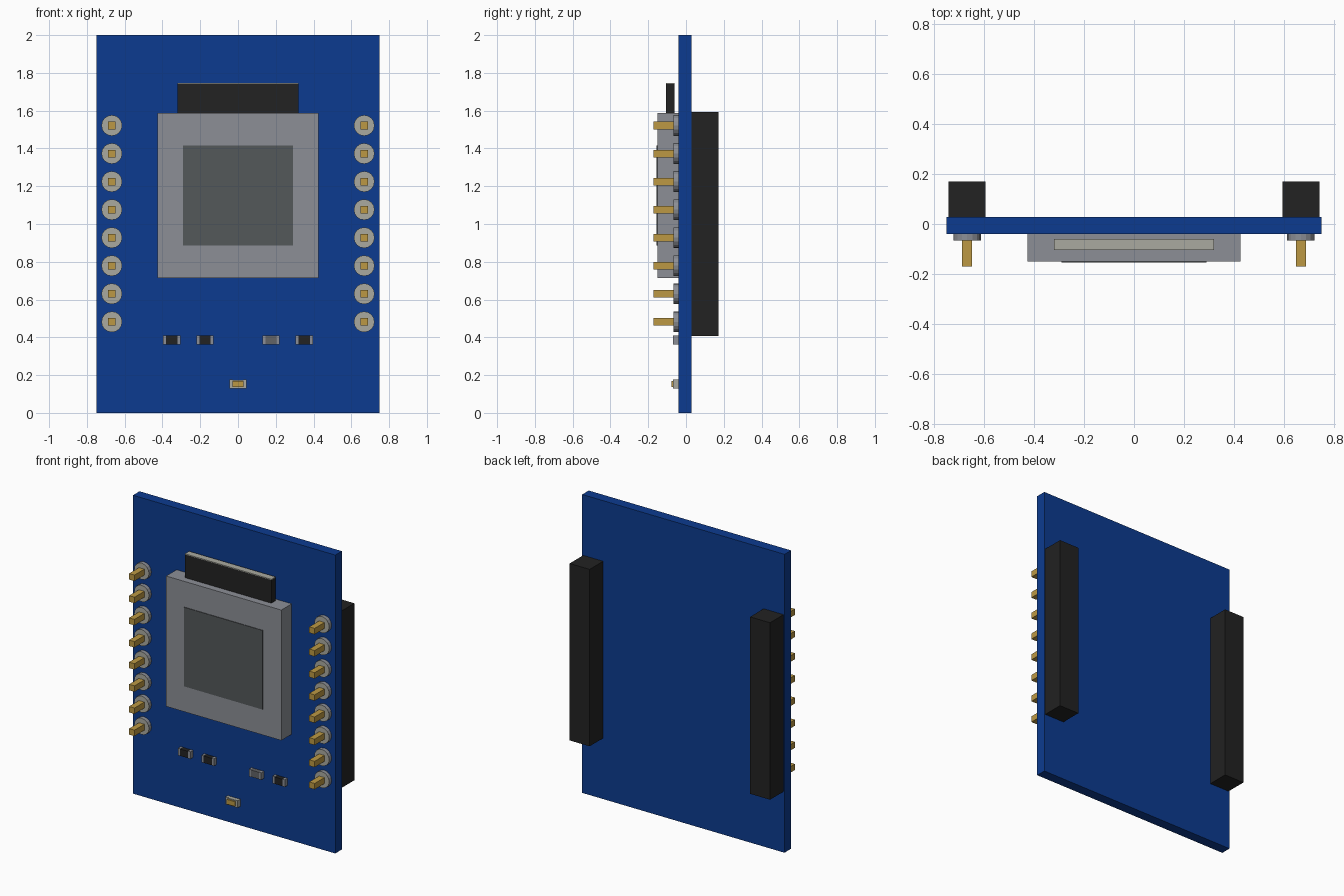
import bpy
import bmesh
import math
from mathutils import Matrix

cube = bpy.data.objects.get("Cube")
if cube:
    bpy.data.objects.remove(cube, do_unlink=True)


def material(name, rgb):
    """Flat colour from 0-255 display values, stored as linear."""
    lin = []
    for c in rgb:
        c /= 255
        lin.append(c / 12.92 if c <= 0.04045 else ((c + 0.055) / 1.055) ** 2.4)
    m = bpy.data.materials.new(name)
    m.use_nodes = True
    m.diffuse_color = (*lin, 1)
    m.node_tree.nodes["Principled BSDF"].inputs["Base Color"].default_value = (*lin, 1)
    return m


BLUE = material("board_blue", (12, 59, 144))
SILVER = material("shield_silver", (140, 143, 150))
DARK_GREY = material("label_grey", (84, 88, 90))
BLACK = material("plastic_black", (34, 34, 34))
GOLD = material("pin_gold", (188, 153, 68))
TIN = material("solder_tin", (170, 170, 160))
GREY = material("resistor_grey", (98, 99, 102))


def finish(name, bm, mats):
    mesh = bpy.data.meshes.new(name)
    bm.to_mesh(mesh)
    bm.free()
    for m in mats:
        mesh.materials.append(m)
    obj = bpy.data.objects.new(name, mesh)
    bpy.context.collection.objects.link(obj)
    return obj


def box(name, x, y, z, mat):
    """Box from (low, high) ranges along each axis."""
    bm = bmesh.new()
    size = [r[1] - r[0] for r in (x, y, z)]
    mid = [(r[1] + r[0]) / 2 for r in (x, y, z)]
    bmesh.ops.create_cube(bm, size=1, matrix=Matrix.Translation(mid) @ Matrix.Diagonal((*size, 1)))
    return finish(name, bm, [mat])


def around(c, half):
    return (c - half, c + half)


FRONT, BACK = -0.041, 0.028   # faces of the board

box("circuit_board", (-0.75, 0.75), (FRONT, BACK), (0, 2), BLUE)

# Shielded module, its label and the antenna above it
box("module_shield", (-0.427, 0.427), (-0.151, FRONT), (0.713, 1.587), SILVER)
box("module_label", (-0.291, 0.291), (-0.155, -0.151), (0.885, 1.415), DARK_GREY)
box("antenna", (-0.321, 0.321), (-0.105, -0.06), (1.587, 1.742), BLACK)
box("antenna_top", (-0.321, 0.321), (-0.105, -0.06), (1.742, 1.747), TIN)


def solder_pad(name, x, z):
    """Round pad with silver rim and tin front."""
    bm = bmesh.new()
    mat = Matrix.Translation((x, (FRONT - 0.067) / 2, z)) @ Matrix.Rotation(math.pi / 2, 4, 'X')
    bmesh.ops.create_cone(bm, cap_ends=True, segments=16, radius1=0.055, radius2=0.055,
                          depth=0.026, matrix=mat)
    bm.normal_update()
    for f in bm.faces:
        f.material_index = 1 if f.normal.y < -0.9 else 0
    finish(name, bm, [SILVER, TIN])


# Header strips on the back, pads and pins on the front
for side, sx in (("left", 1), ("right", -1)):
    box(f"{side}_header", around(sx * 0.669, 0.074), (BACK, 0.171), (0.408, 1.594), BLACK)
    for i in range(8):
        z = 0.482 + i * 0.1485
        solder_pad(f"{side}_pad_{i + 1}", sx * 0.668, z)
        box(f"{side}_pin_{i + 1}", around(sx * 0.668, 0.02), (-0.171, FRONT), around(z, 0.02), GOLD)


def chip(name, x, z, body_mat, cap_mat, depth):
    """Small surface-mount part: body between two metal end caps."""
    box(f"{name}_body", around(x, 0.03), (FRONT - depth, FRONT), around(z, 0.023), body_mat)
    for side, s in (("left", 1), ("right", -1)):
        box(f"{name}_{side}_cap", around(x + s * 0.038, 0.008), (FRONT - depth, FRONT),
            around(z, 0.024), cap_mat)


for i, (x, mat) in enumerate(((-0.35, BLACK), (-0.175, BLACK), (0.175, GREY), (0.35, BLACK))):
    chip(f"chip_{i + 1}", x, 0.386, mat, SILVER, 0.029)

# Indicator light near the bottom edge
chip("indicator", 0, 0.152, TIN, TIN, 0.028)
box("indicator_lens", around(0, 0.03), (-0.077, -0.069), around(0.152, 0.016), GOLD)
